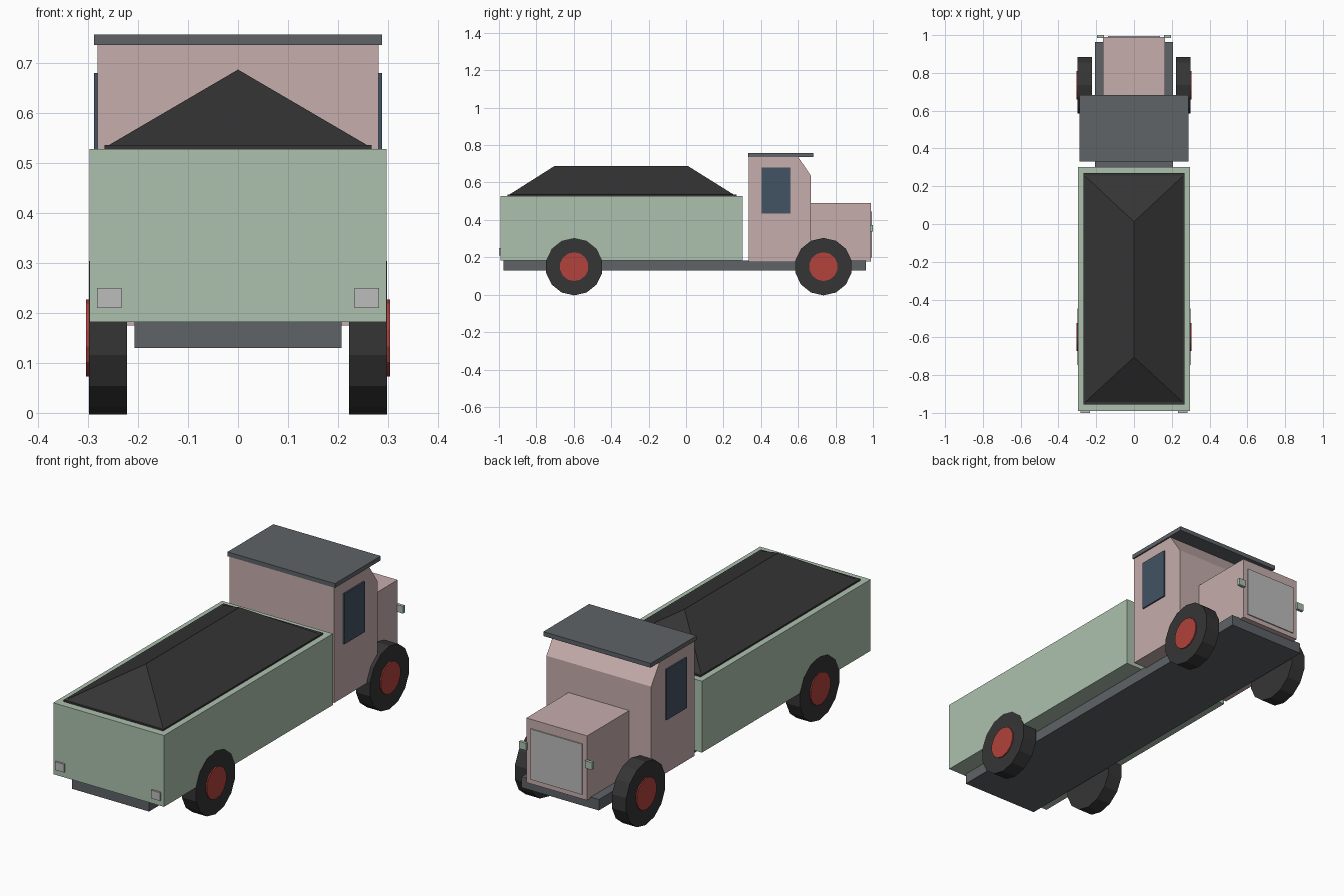
import bpy, bmesh, math
from mathutils import Matrix

if "Cube" in bpy.data.objects:
    bpy.data.objects.remove(bpy.data.objects["Cube"], do_unlink=True)


def material(name, rgb):
    """Flat colour from 0-255 display values, stored as linear."""
    lin = [((c / 255 + 0.055) / 1.055) ** 2.4 for c in rgb] + [1.0]
    m = bpy.data.materials.new(name)
    m.use_nodes = True
    m.diffuse_color = lin
    bsdf = next(n for n in m.node_tree.nodes if n.type == 'BSDF_PRINCIPLED')
    bsdf.inputs["Base Color"].default_value = lin
    bsdf.inputs["Roughness"].default_value = 0.9
    return m


GREEN = material("pale green", (172, 192, 174))
PINK = material("dusty pink", (199, 173, 173))
STEEL = material("dark steel", (94, 99, 103))
COAL = material("charcoal", (53, 53, 53))
RED = material("hub red", (178, 66, 60))
GLASS = material("window blue", (66, 82, 98))
SILVER = material("silver grey", (188, 188, 188))


def finish(name, bm, mat):
    bmesh.ops.recalc_face_normals(bm, faces=bm.faces)
    me = bpy.data.meshes.new(name)
    bm.to_mesh(me)
    bm.free()
    me.materials.append(mat)
    ob = bpy.data.objects.new(name, me)
    bpy.context.collection.objects.link(ob)
    return ob


def box(name, x, y, z, mat):
    """Box from (min, max) ranges on each axis."""
    bm = bmesh.new()
    bmesh.ops.create_cube(bm, size=1)
    for v in bm.verts:
        v.co = [r[0] if c < 0 else r[1] for c, r in zip(v.co, (x, y, z))]
    return finish(name, bm, mat)


def disc(name, x, y, z, radius, mat):
    """Fourteen-sided cylinder along x, resting on a flat side."""
    bm = bmesh.new()
    turn = Matrix.Translation(((x[0] + x[1]) / 2, y, z)) @ Matrix.Rotation(math.pi / 2, 4, 'Y')
    spin = Matrix.Rotation(math.pi / 2, 4, 'Z')
    bmesh.ops.create_cone(bm, cap_ends=True, segments=14, radius1=radius,
                          radius2=radius, depth=abs(x[1] - x[0]), matrix=turn @ spin)
    return finish(name, bm, mat)


# Frame and cargo bed
box("chassis", (-0.207, 0.207), (-0.977, 0.963), (0.13, 0.183), STEEL)
box("cargo_bed", (-0.297, 0.297), (-0.991, 0.302), (0.182, 0.528), GREEN)

# Load: flat layer with a hipped heap on it
box("load_layer", (-0.267, 0.267), (-0.955, 0.27), (0.5, 0.536), COAL)
bm = bmesh.new()
base = [bm.verts.new((x, y, 0.535)) for x, y in
        ((-0.26, -0.945), (0.26, -0.945), (0.26, 0.255), (-0.26, 0.255))]
back, front = (bm.verts.new((0, y, 0.687)) for y in (-0.705, 0.012))
for f in (base, (base[0], base[1], back), (base[1], base[2], front, back),
          (base[2], base[3], front), (base[3], base[0], back, front)):
    bm.faces.new(f)
finish("load_heap", bm, COAL)

# Cab: side profile with a sloping windscreen, extruded across x
bm = bmesh.new()
profile = [(0.335, 0.175), (0.668, 0.175), (0.668, 0.637), (0.6, 0.737), (0.335, 0.737)]
side = bm.faces.new([bm.verts.new((-0.281, y, z)) for y, z in profile])
ext = bmesh.ops.extrude_face_region(bm, geom=[side])
bmesh.ops.translate(bm, vec=(0.562, 0, 0),
                    verts=[g for g in ext["geom"] if isinstance(g, bmesh.types.BMVert)])
finish("cab", bm, PINK)
box("cab_roof", (-0.288, 0.288), (0.331, 0.682), (0.736, 0.757), STEEL)

# Hood and grille
box("hood", (-0.163, 0.163), (0.66, 0.99), (0.177, 0.49), PINK)
box("grille", (-0.138, 0.138), (0.988, 0.995), (0.2, 0.445), SILVER)

# Paired parts on both sides
for s, label in ((1, "left"), (-1, "right")):
    def span(a, b):
        return tuple(sorted((s * a, s * b)))
    box(label + "_window", span(0.279, 0.288), (0.404, 0.56), (0.435, 0.68), GLASS)
    box(label + "_headlamp", span(0.158, 0.195), (0.985, 1.0), (0.337, 0.372), GREEN)
    box(label + "_tail_lamp", span(0.233, 0.282), (-1.0, -0.988), (0.21, 0.25), SILVER)
    for end, y in (("front", 0.735), ("rear", -0.598)):
        disc(f"{end}_{label}_tyre", span(0.222, 0.2985), y, 0.15, 0.1535, COAL)
        disc(f"{end}_{label}_hub", span(0.28, 0.304), y, 0.15, 0.077, RED)
